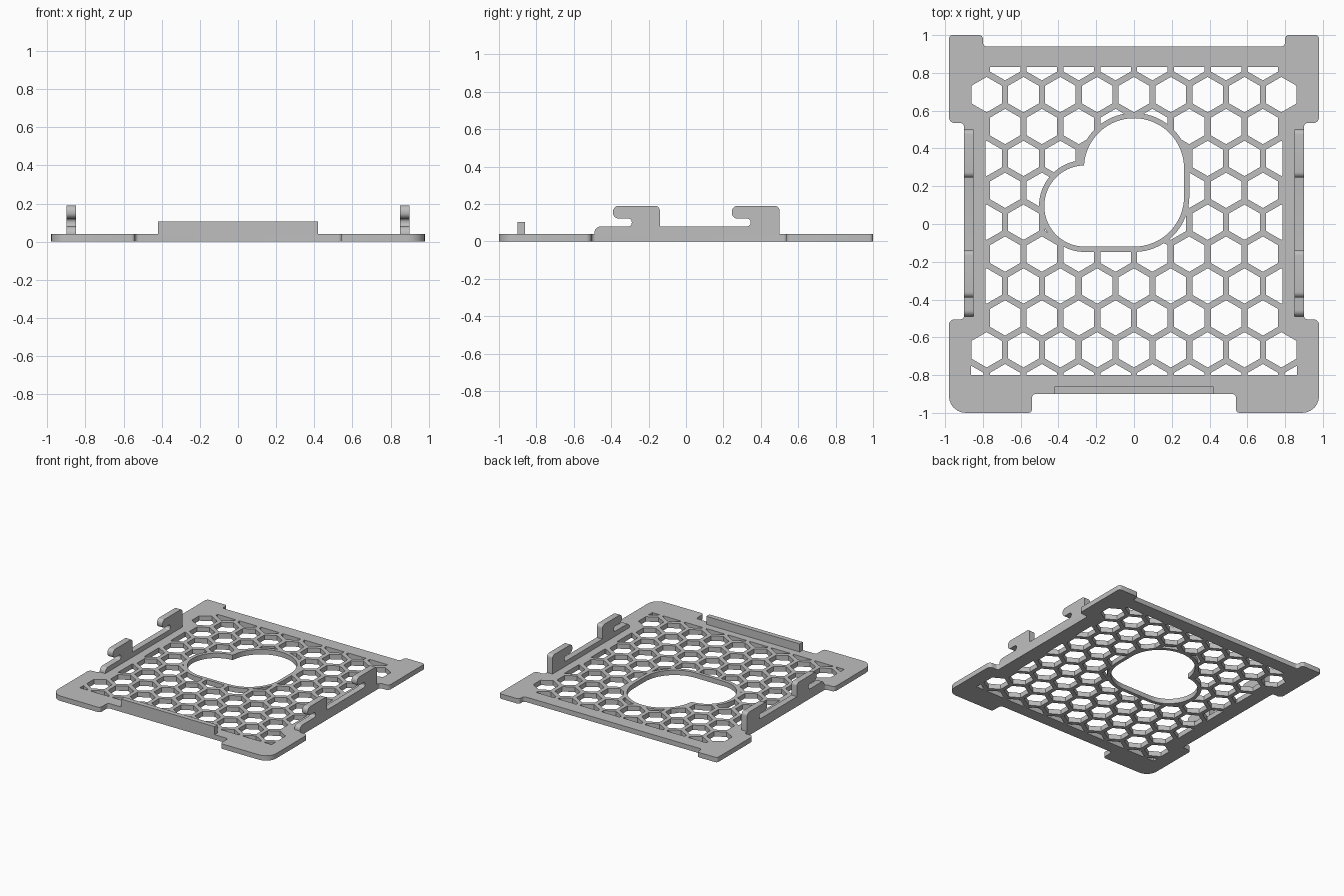
import bpy, bmesh, math
from mathutils import Vector

if "Cube" in bpy.data.objects:
    bpy.data.objects.remove(bpy.data.objects["Cube"])

grey = bpy.data.materials.new("light_grey")
grey.diffuse_color = (0.52, 0.52, 0.52, 1)
grey.use_nodes = True
grey.node_tree.nodes["Principled BSDF"].inputs["Base Color"].default_value = grey.diffuse_color
T = 0.04  # plate thickness


def rounded(corners, steps=6):
    """Round right-angled corners given as (x, y, radius)."""
    pts, n = [], len(corners)
    for i, (x, y, r) in enumerate(corners):
        p = Vector((x, y))
        if r == 0:
            pts.append(p)
            continue
        u = (Vector(corners[i - 1][:2]) - p).normalized()
        v = (Vector(corners[(i + 1) % n][:2]) - p).normalized()
        c = p + (u + v) * r
        for k in range(steps + 1):
            a = math.pi / 2 * k / steps
            pts.append(c - v * r * math.cos(a) - u * r * math.sin(a))
    return pts


def prism(name, outlines, lo, hi, place=lambda a, b, h: (a, b, h)):
    """Extrude 2D outlines from lo to hi into one object."""
    bm = bmesh.new()
    for pts in outlines:
        low = [bm.verts.new(place(p[0], p[1], lo)) for p in pts]
        top = [bm.verts.new(place(p[0], p[1], hi)) for p in pts]
        bm.faces.new(low[::-1])
        bm.faces.new(top)
        for i in range(len(pts)):
            j = (i + 1) % len(pts)
            bm.faces.new((low[i], low[j], top[j], top[i]))
    bmesh.ops.recalc_face_normals(bm, faces=bm.faces)
    me = bpy.data.meshes.new(name)
    bm.to_mesh(me)
    bm.free()
    me.materials.append(grey)
    ob = bpy.data.objects.new(name, me)
    bpy.context.collection.objects.link(ob)
    return ob


def activate(ob):
    bpy.ops.object.select_all(action='DESELECT')
    ob.select_set(True)
    bpy.context.view_layer.objects.active = ob


def cut(ob, cutter):
    activate(ob)
    m = ob.modifiers.new("cut", 'BOOLEAN')
    m.operation, m.solver, m.object = 'DIFFERENCE', 'EXACT', cutter
    bpy.ops.object.modifier_apply(modifier=m.name)
    bpy.data.objects.remove(cutter)


def clip(pts, axis, limit, sign):
    """Keep the part of a convex outline where sign * coordinate < sign * limit."""
    out = []
    for i, q in enumerate(pts):
        p = pts[i - 1]
        dp, dq = sign * (p[axis] - limit), sign * (q[axis] - limit)
        if dp * dq < 0:
            out.append(p.lerp(q, dp / (dp - dq)))
        if dq <= 0:
            out.append(q)
    return out


def opening(grow):
    """Three-lobed outline of the large opening, grown by a margin."""
    A, B, C = Vector((0, 0.295)), Vector((-0.26, 0.095)), Vector((0, 0.145))
    ra, rb = 0.265 + grow, 0.215 + grow
    d = B - A
    L = d.length
    along = (ra * ra - rb * rb + L * L) / (2 * L)
    side = Vector((d.y, -d.x)) / L
    notch = A + d / L * along + side * math.sqrt(ra * ra - along * along)
    a1 = math.atan2(notch.y - A.y, notch.x - A.x) % (2 * math.pi)
    b0 = math.atan2(notch.y - B.y, notch.x - B.x) % (2 * math.pi)
    pts = []
    for c, r, s, e, n in ((A, ra, 0, a1, 32), (B, rb, b0, 1.5 * math.pi, 30),
                          (C, ra, 1.5 * math.pi, 2 * math.pi, 16)):
        for k in range(n + 1):
            a = s + (e - s) * k / n
            p = c + Vector((math.cos(a), math.sin(a))) * r
            if not pts or (p - pts[-1]).length > 1e-4:
                pts.append(p)
    return pts


# Plate outline with four corner tabs, mirrored across x
half = [(0.54, -0.90, .02), (0.54, -1.0, .02), (0.98, -1.0, .09),
        (0.98, -0.505, .03), (0.90, -0.505, .02), (0.90, 0.535, .02),
        (0.98, 0.535, .03), (0.98, 1.0, .02), (0.80, 1.0, .02), (0.80, 0.94, .02)]
plate = prism("vent_plate", [rounded(half + [(-x, y, r) for x, y, r in half[::-1]])], 0, T)

# Honeycomb holes, clipped to a window that is wider at the end rows
PITCH, APOTHEM = 0.195, 0.081
R = APOTHEM / math.cos(math.pi / 6)
cells = []
for row in range(-1, 10):
    y = 0.685 - row * PITCH * math.sqrt(3) / 2
    wide = 0.862 if row in (0, 8, 9) else 0.785
    for col in range(-5, 6):
        x = (col + 0.5 * (row % 2)) * PITCH
        pts = [Vector((x + R * math.sin(k * math.pi / 3), y - R * math.cos(k * math.pi / 3)))
               for k in range(6)]
        for axis, limit, sign in ((0, wide, 1), (0, -wide, -1), (1, 0.83, 1), (1, -0.80, -1)):
            pts = clip(pts, axis, limit, sign)
        if len(pts) > 2:
            cells.append(pts)
holes = prism("honeycomb_cutter", cells, -0.05, 0.1)

# Keep a solid rim around the opening, then cut everything from the plate
cut(holes, prism("rim_keeper", [opening(0.028)], -0.1, 0.15))
cut(plate, holes)
cut(plate, prism("opening_cutter", [opening(0)], -0.1, 0.15))

# Side rails with two hooks each
hook_rail = [(-.49, T, 0), (-.49, .08, .035), (-.29, .08, .018), (-.29, .122, .018),
             (-.39, .122, .03), (-.39, .19, .03), (-.14, .19, .025), (-.14, .08, 0),
             (.345, .08, .018), (.345, .122, .018), (.245, .122, .03), (.245, .19, .03),
             (.50, .19, .025), (.50, T, 0)]
parts = [plate]
for name, s in (("left_hook_rail", -1), ("right_hook_rail", 1)):
    parts.append(prism(name, [rounded(hook_rail)], s * 0.85, s * 0.90,
                       lambda a, b, h: (h, a, b)))

# Front lip
parts.append(prism("front_lip", [[(-.42, -.90), (.42, -.90), (.42, -.86), (-.42, -.86)]], T, 0.105))

for ob in parts:
    activate(ob)
    bpy.ops.object.shade_smooth_by_angle(angle=math.radians(30))
